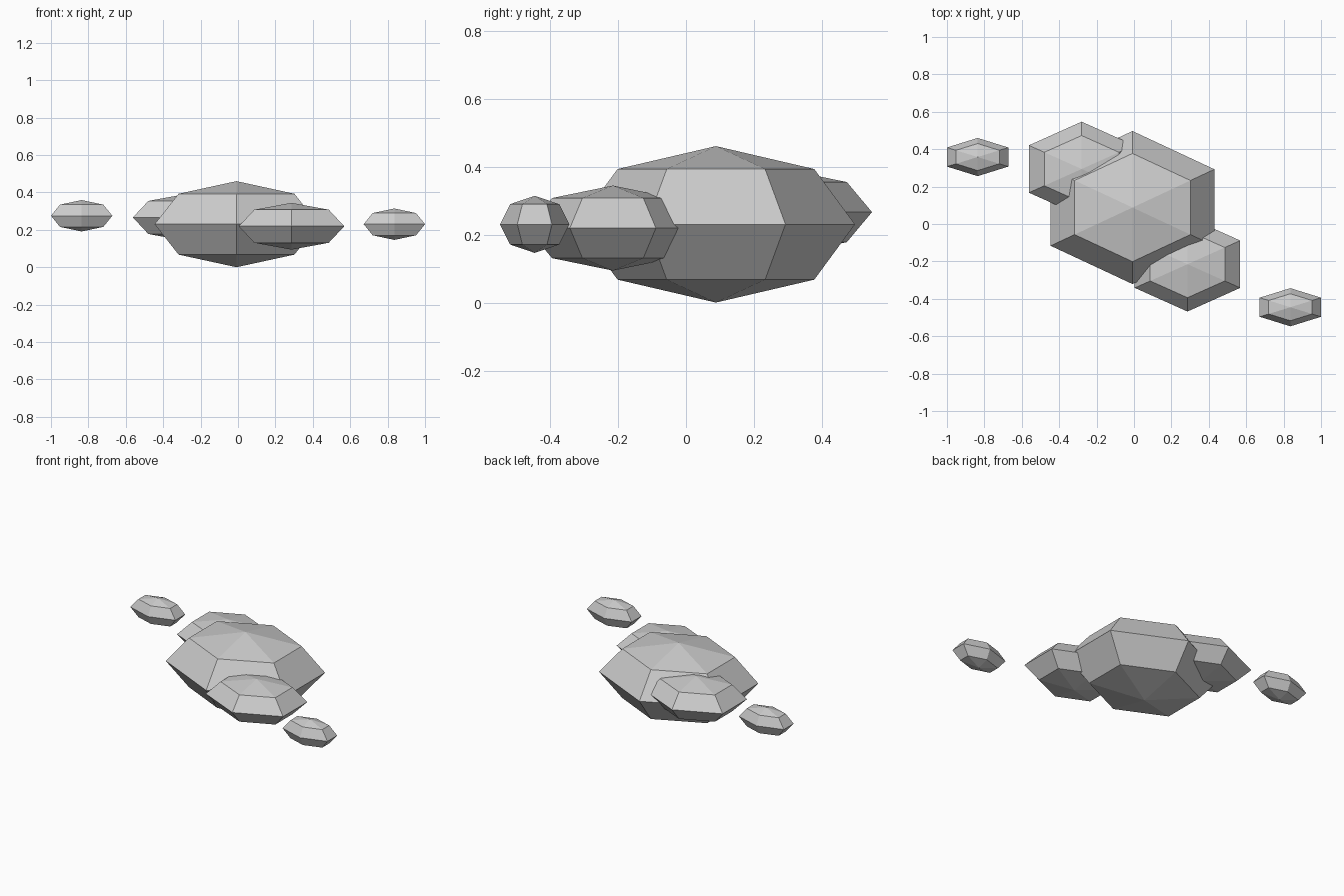
import bpy, bmesh, math
from mathutils import Matrix

if "Cube" in bpy.data.objects:
    bpy.data.objects.remove(bpy.data.objects["Cube"])

C30 = math.cos(math.radians(30))  # hexagon flat-to-centre ratio


def puff(name, centre, half):
    """Flat-shaded six-sided, four-ring ellipsoid; half = half extents in x, y, z."""
    bm = bmesh.new()
    bmesh.ops.create_uvsphere(bm, u_segments=6, v_segments=4, radius=1)
    # the hexagon points along y, so x is measured across its flats
    scale = Matrix.Diagonal((half[0] / C30, half[1], half[2], 1))
    bm.transform(Matrix.Translation(centre) @ scale)
    mesh = bpy.data.meshes.new(name)
    bm.to_mesh(mesh)
    bm.free()
    obj = bpy.data.objects.new(name, mesh)
    bpy.context.collection.objects.link(obj)
    return obj


# large central lump of the cloud
puff("cloud_core", (-0.008, 0.088, 0.23), (0.438, 0.409, 0.23))

# medium lumps merging into both sides, small loose puffs at the ends
medium = (0.282, 0.253, 0.125)
small = (0.164, 0.102, 0.084)
puff("cloud_lump_right", (0.286, -0.215, 0.219), medium)
puff("cloud_lump_left", (-0.280, 0.294, 0.266), medium)
puff("small_puff_right", (0.836, -0.445, 0.230), small)
puff("small_puff_left", (-0.836, 0.358, 0.275), small)
